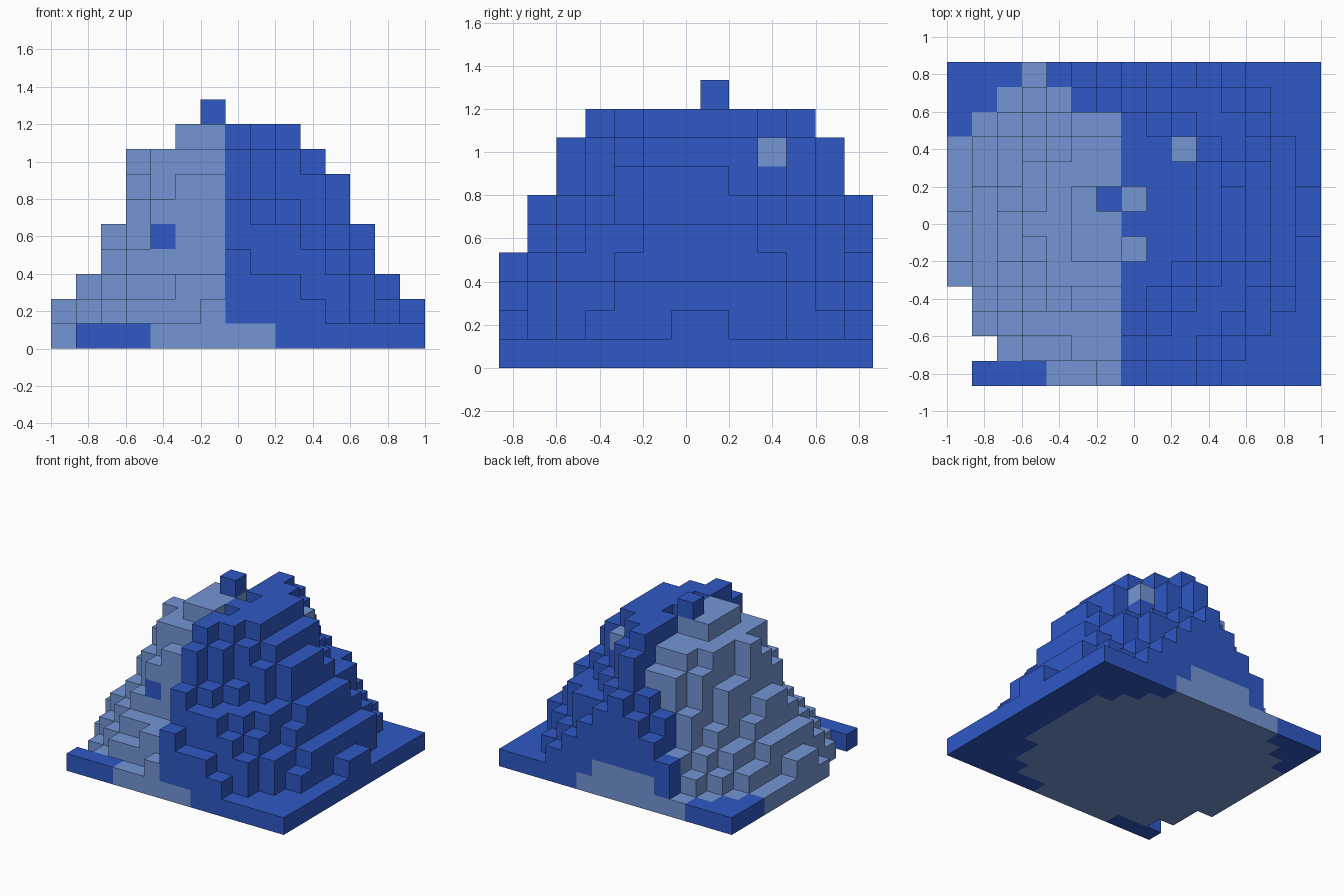
import bpy
import bmesh
from mathutils import Vector

cube = bpy.data.objects.get("Cube")
if cube:
    bpy.data.objects.remove(cube, do_unlink=True)

NX, NY, NZ = 15, 13, 10
CELL = 2 / NX
MID_Y = 6.3

# Half-widths (x, y) and roundness of each stacked layer, from the ground up
CORE = [(6.71, 6.71, 2), (6.36, 6.36, 2), (5.6, 5.65, 2), (4.9, 4.2, 2),
        (4.4, 4.2, 2), (3.9, 4.2, 2), (3.2, 4.2, 2), (3.2, 3.2, 2),
        (1.9, 1.6, 2)]
SHELL = [(7.04, 7.04, 2), (7.04, 7.04, 2), (6.71, 6.71, 2), (5.7, 6.35, 2),
         (5.3, 5.95, 2), (4.8, 5.75, 1.3), (4.995, 4.77, 1.15),
         (3.9, 4.75, 1.3), (2.99, 4.0, 1.3)]


def inside(dx, dy, layer):
    a, b, power = layer
    return (abs(dx) / a) ** power + (abs(dy) / b) ** power < 1


def in_core(i, j, k):
    if k == 8 and i > 6:
        return False
    dx = abs(i - 6)
    if k > 0 and j >= 7 and i < 4:
        dx += 0.5
    return inside(dx, j - MID_Y, CORE[k])


def in_shell(i, j, k):
    # The shell covers one half and wraps a little round the back
    start = {12: 4, 11: 5}.get(j, 7)
    return i >= start and inside(i - 7, j - MID_Y, SHELL[k])


def in_plate(i, j, k):
    return k == 0 and not (i == 0 and j < 4) and (i, j) != (1, 1)


# Fill the grid
cells = {}
for i in range(NX):
    for j in range(NY):
        for k in range(NZ - 1):
            if in_core(i, j, k):
                cells[i, j, k] = "light"
            elif in_shell(i, j, k) or in_plate(i, j, k):
                cells[i, j, k] = "blue"

# Top block, stray blue blocks and the shallow pits
for spot in ((6, 7, 9), (4, 3, 4), (4, 12, 1)):
    cells[spot] = "blue"
for i, j in ((7, 7), (7, 5), (9, 9)):
    cells.pop((i, j, 8), None)
    cells[i, j, 7] = "light"


def make_material(name, color):
    mat = bpy.data.materials.new(name)
    mat.use_nodes = True
    mat.diffuse_color = color
    mat.node_tree.nodes["Principled BSDF"].inputs["Base Color"].default_value = color
    return mat


def build_blocks(name, kind, mat):
    """Make the exposed block faces of one colour."""
    bm = bmesh.new()
    corners = {}

    def corner(p):
        key = tuple(round(c) for c in p)
        if key not in corners:
            x, y, z = key
            corners[key] = bm.verts.new(
                ((x - NX / 2) * CELL, (y - NY / 2) * CELL, z * CELL))
        return corners[key]

    for cell, cell_kind in cells.items():
        if cell_kind != kind:
            continue
        for axis in range(3):
            for side in (0, 1):
                near = list(cell)
                near[axis] += 2 * side - 1
                if tuple(near) in cells:
                    continue
                base = Vector(cell)
                base[axis] += side
                u, v = Vector((0, 0, 0)), Vector((0, 0, 0))
                u[(axis + 1) % 3] = 1
                v[(axis + 2) % 3] = 1
                loop = [base, base + u, base + u + v, base + v]
                if side == 0:
                    loop.reverse()
                bm.faces.new([corner(p) for p in loop])
    mesh = bpy.data.meshes.new(name)
    bm.to_mesh(mesh)
    bm.free()
    mesh.materials.append(mat)
    obj = bpy.data.objects.new(name, mesh)
    bpy.context.collection.objects.link(obj)


build_blocks("inner_dome", "light",
             make_material("pale_blue", (0.175, 0.305, 0.66, 1)))
build_blocks("outer_shell_and_base", "blue",
             make_material("deep_blue", (0.029, 0.098, 0.56, 1)))
